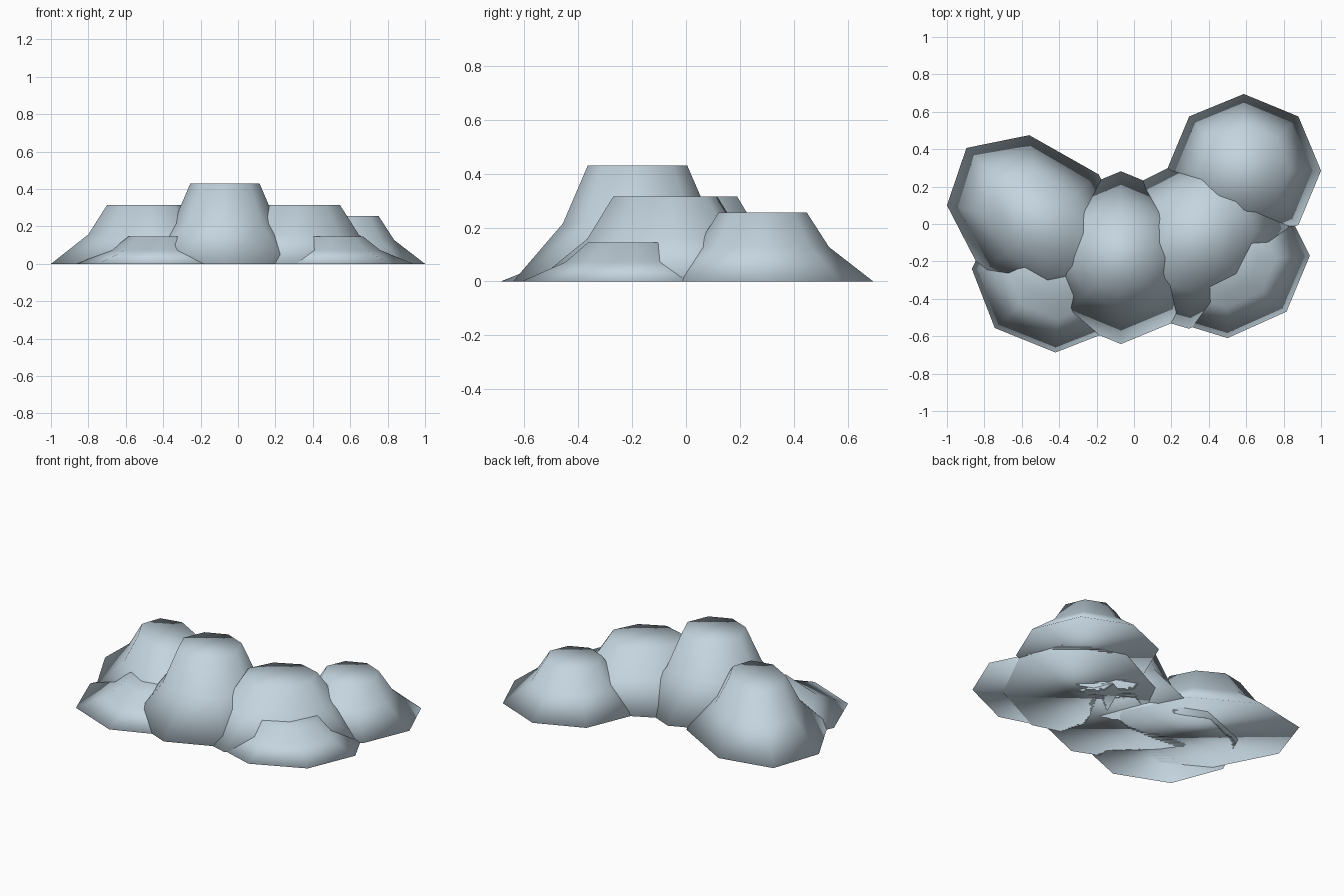
import bpy, bmesh, math

if "Cube" in bpy.data.objects:
    bpy.data.objects.remove(bpy.data.objects["Cube"])

mat = bpy.data.materials.new("pale_blue_grey")
mat.diffuse_color = (0.55, 0.66, 0.735, 1)
mat.use_nodes = True
mat.node_tree.nodes["Principled BSDF"].inputs["Base Color"].default_value = mat.diffuse_color

SIDES = 8
# (radius factor, height factor) of the base, shoulder and flat top
PROFILE = [(1.0, 0.0), (0.6, 0.5), (0.4, 1.0)]


def lump(name, centre, u, v, height):
    """Eight-sided tapered mound on an ellipse with half-axes u and v."""
    bm = bmesh.new()
    rings = []
    for r, h in PROFILE:
        ring = []
        for i in range(SIDES):
            a = 2 * math.pi * i / SIDES
            c, s = r * math.cos(a), r * math.sin(a)
            ring.append(bm.verts.new((centre[0] + u[0] * c + v[0] * s,
                                      centre[1] + u[1] * c + v[1] * s,
                                      h * height)))
        rings.append(ring)
    for lo, hi in zip(rings, rings[1:]):
        for i in range(SIDES):
            j = (i + 1) % SIDES
            bm.faces.new((lo[i], lo[j], hi[j], hi[i]))
    bm.faces.new(rings[-1])
    bm.faces.new(rings[0][::-1])
    bmesh.ops.recalc_face_normals(bm, faces=bm.faces)
    for f in bm.faces:
        f.smooth = True  # soft all over, including the rims
    mesh = bpy.data.meshes.new(name)
    bm.to_mesh(mesh)
    bm.free()
    mesh.materials.append(mat)
    obj = bpy.data.objects.new(name, mesh)
    bpy.context.collection.objects.link(obj)


# tall middle mound
lump("centre_lump", (-0.07, -0.18), (0.462, 0), (0, 0.462), 0.43)
# medium mounds on either side
lump("left_lump", (-0.50, 0.0), (0.50, -0.10), (-0.06, 0.475), 0.315)
lump("right_lump", (0.345, -0.077), (0.50, 0.06), (0.05, 0.483), 0.315)
# round mound at the back right
lump("back_right_lump", (0.587, 0.285), (0.413, 0), (0, 0.41), 0.255)
# low mounds along the front
lump("front_left_lump", (-0.40, -0.24), (0.467, 0), (0.02, 0.447), 0.145)
lump("front_right_lump", (0.49, -0.20), (0.45, 0.03), (-0.01, 0.41), 0.145)
